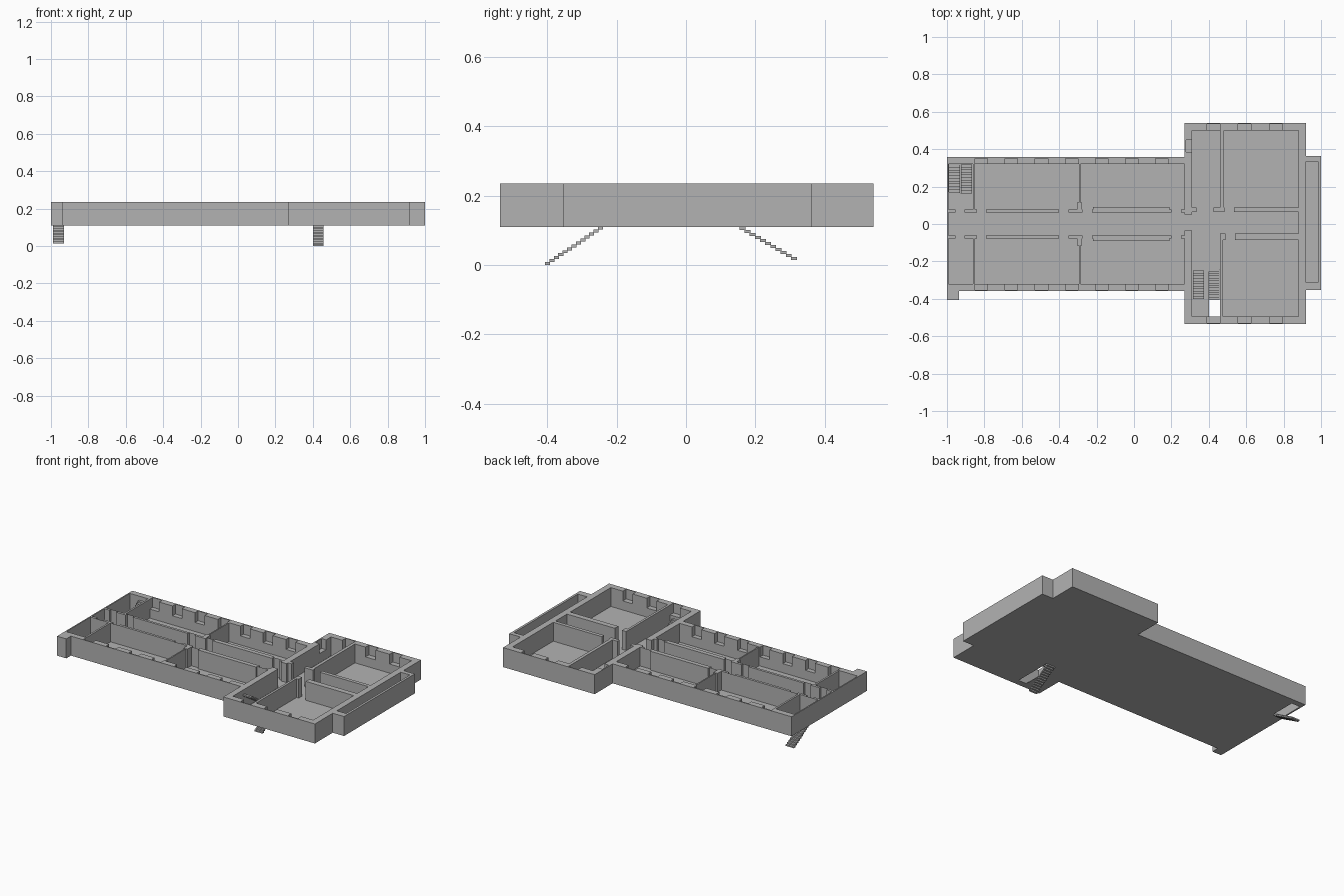
import bpy
import bmesh

if "Cube" in bpy.data.objects:
    bpy.data.objects.remove(bpy.data.objects["Cube"])

BASE, FLOOR, TOP, SILL = 0.11, 0.114, 0.235, 0.172

grey = bpy.data.materials.new("plain_grey")
grey.diffuse_color = (0.45, 0.45, 0.45, 1)
grey.use_nodes = True
grey.node_tree.nodes["Principled BSDF"].inputs["Base Color"].default_value = grey.diffuse_color


def finish(name, bm):
    bmesh.ops.remove_doubles(bm, verts=bm.verts, dist=1e-5)
    mesh = bpy.data.meshes.new(name)
    bm.to_mesh(mesh)
    bm.free()
    mesh.materials.append(grey)
    obj = bpy.data.objects.new(name, mesh)
    bpy.context.collection.objects.link(obj)
    return obj


def plan_solid(name, base, rects):
    """Paint (x0, x1, y0, y1, top) rectangles in order; a top of None cuts a hole."""
    xs = sorted({round(v, 4) for r in rects for v in r[:2]})
    ys = sorted({round(v, 4) for r in rects for v in r[2:4]})

    def height(i, j):
        if not (0 <= i < len(xs) - 1 and 0 <= j < len(ys) - 1):
            return base
        cx, cy = (xs[i] + xs[i + 1]) / 2, (ys[j] + ys[j + 1]) / 2
        h = base
        for x0, x1, y0, y1, top in rects:
            if x0 < cx < x1 and y0 < cy < y1:
                h = base if top is None else top
        return h

    bm = bmesh.new()

    def face(points):
        bm.faces.new([bm.verts.new(p) for p in points])

    for i in range(len(xs) - 1):
        for j in range(len(ys) - 1):
            h = height(i, j)
            if h <= base:
                continue
            c = [(xs[i], ys[j]), (xs[i + 1], ys[j]),
                 (xs[i + 1], ys[j + 1]), (xs[i], ys[j + 1])]
            face([(x, y, h) for x, y in c])
            face([(x, y, base) for x, y in reversed(c)])
            for k, (di, dj) in enumerate([(0, -1), (1, 0), (0, 1), (-1, 0)]):
                low = height(i + di, j + dj)
                if low < h:
                    a, b = c[k], c[(k + 1) % 4]
                    face([(*a, low), (*b, low), (*b, h), (*a, h)])
    return finish(name, bm)


def stairs(name, x0, x1, y0, y1, z0, z1, count):
    """Flight of thin overlapping treads from (y0, z0) to (y1, z1)."""
    bm = bmesh.new()
    run, rise = (y1 - y0) / count, (z1 - z0) / count
    for k in range(count):
        box = bmesh.ops.create_cube(bm, size=1)["verts"]
        for v in box:
            v.co.x = (x0 + x1) / 2 + v.co.x * (x1 - x0)
            v.co.y = y0 + run * (k + 0.5) + v.co.y * abs(run) * 1.15
            v.co.z = z0 + rise * (k + 0.5) + v.co.z * abs(rise)
    mesh = bpy.data.meshes.new(name)
    bm.to_mesh(mesh)
    bm.free()
    mesh.materials.append(grey)
    bpy.context.collection.objects.link(bpy.data.objects.new(name, mesh))


# Rooms enclosed by the outer walls
rooms = [(-0.992, 0.27, -0.322, 0.32),     # long wing
         (0.31, 0.88, -0.495, 0.50),       # cross wing
         (0.27, 0.31, -0.035, 0.05),       # passage between the wings
         (0.92, 0.985, -0.312, 0.335)]     # narrow annex

# Outer walls: solid footprint, hollowed rooms, window recesses
outer = [(-1.0, 0.28, -0.358, 0.358, TOP),
         (0.27, 0.92, -0.535, 0.54, TOP),
         (0.92, 1.0, -0.354, 0.363, TOP),
         (-1.0, -0.935, -0.405, -0.358, TOP)]
outer += [(*r, None) for r in rooms]
for n in range(7):
    x = -0.85 + n * 0.161
    outer.append((x, x + 0.067, 0.32, 0.35, SILL))
    outer.append((x, x + 0.067, -0.352, -0.322, SILL))
for x in (0.39, 0.555, 0.725):
    outer.append((x, x + 0.07, 0.50, 0.534, SILL))
    outer.append((x, x + 0.07, -0.529, -0.495, SILL))
outer.append((0.278, 0.31, 0.385, 0.45, SILL))
plan_solid("outer_walls", BASE, outer)

# Floor with two stairwell openings
floor = [(*r, FLOOR) for r in rooms]
floor += [(-0.99, -0.928, 0.165, 0.32, None),
          (0.40, 0.46, -0.495, -0.245, None)]
plan_solid("floor", BASE, floor)

# Long wing partitions: mirrored corridor walls, cross walls and doors
long_walls = []
for s in (1, -1):
    def add(x0, x1, a, b, top=TOP):
        long_walls.append((x0, x1, min(s * a, s * b), max(s * a, s * b), top))
    add(-0.992, 0.27, 0.062, 0.078)
    add(-0.22, 0.19, 0.062, 0.09)
    add(-0.862, -0.85, 0.062, 0.32)
    add(-0.295, -0.287, 0.062, 0.32)
    add(-0.305, -0.277, 0.062, 0.115)
    for door in (-0.93, -0.815, -0.375, -0.25, 0.225):
        add(door - 0.025, door + 0.025, 0.06, 0.0779, None)
plan_solid("long_wing_partitions", FLOOR, long_walls)

# Cross wing partitions
plan_solid("cross_wing_partitions", FLOOR, [
    (0.46, 0.48, 0.065, 0.50, TOP),
    (0.31, 0.88, 0.065, 0.088, TOP),
    (0.46, 0.88, -0.085, -0.05, TOP),
    (0.46, 0.475, -0.495, -0.05, TOP),
    (0.335, 0.425, 0.06, 0.09, None),
    (0.485, 0.535, 0.06, 0.09, None),
    (0.49, 0.54, -0.09, -0.045, None)])

# Stair flights: one down and one up in each stairwell
stairs("front_stairs_down", 0.40, 0.457, -0.24, -0.405, BASE, 0.0, 13)
stairs("front_stairs_up", 0.315, 0.375, -0.25, -0.40, FLOOR, 0.21, 11)
stairs("rear_stairs_down", -0.988, -0.93, 0.155, 0.318, BASE, 0.015, 11)
stairs("rear_stairs_up", -0.925, -0.865, 0.165, 0.318, FLOOR, 0.21, 11)
